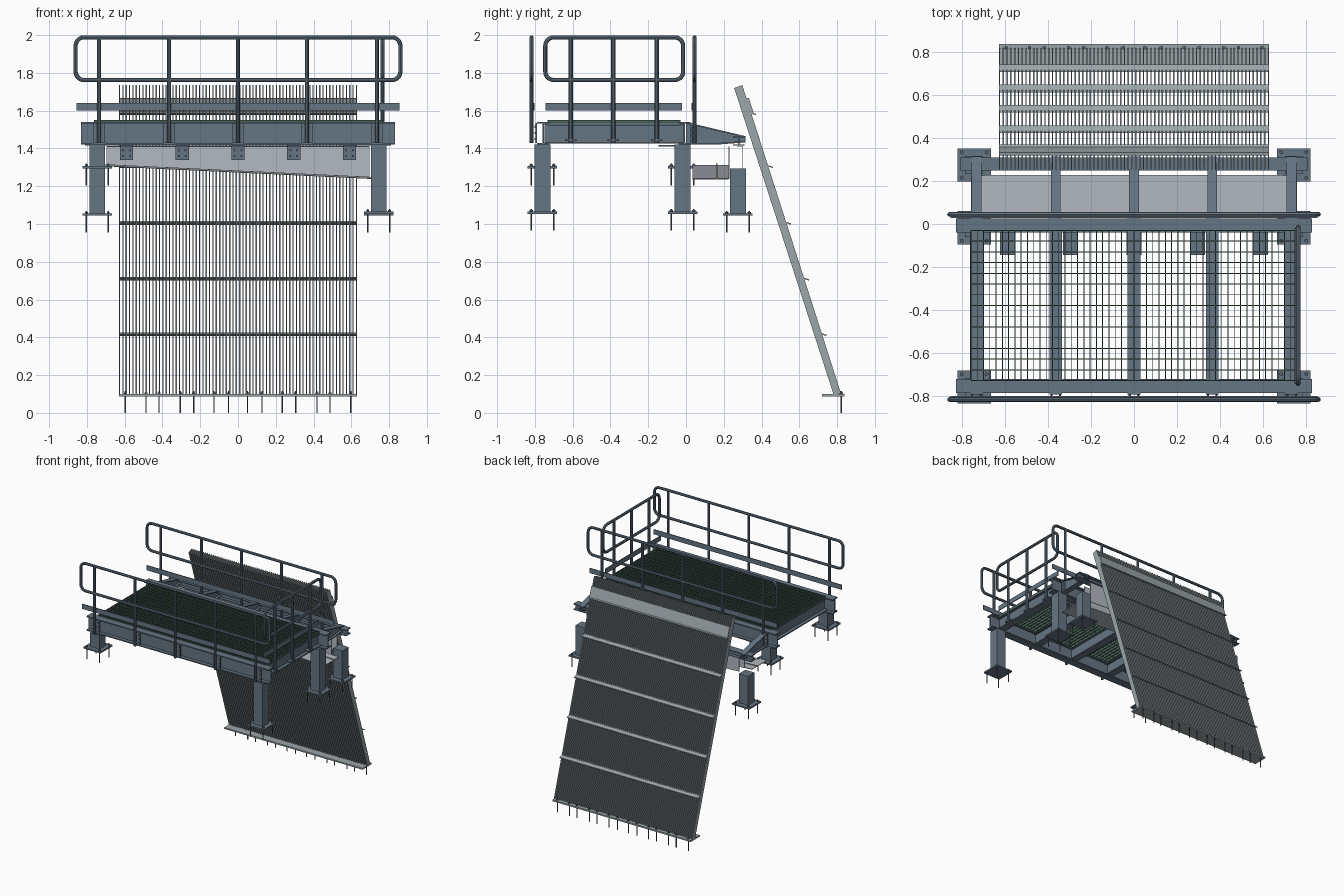
import bpy, bmesh
from math import sin, cos, pi
from mathutils import Matrix, Vector

if "Cube" in bpy.data.objects:
    bpy.data.objects.remove(bpy.data.objects["Cube"])


def material(name, rgb):
    m = bpy.data.materials.new(name)
    m.diffuse_color = (*rgb, 1)
    m.use_nodes = True
    m.node_tree.nodes["Principled BSDF"].inputs["Base Color"].default_value = m.diffuse_color
    return m


STEEL = material("painted_steel", (0.13, 0.18, 0.23))
GREY = material("galvanised", (0.33, 0.38, 0.40))
PALE = material("sheet_metal", (0.45, 0.49, 0.53))
GREEN = material("grating_green", (0.06, 0.12, 0.09))
BOLT = material("bolt_metal", (0.12, 0.14, 0.16))


class Part:
    """Collects solids in one mesh, then makes a named object."""
    def __init__(self):
        self.bm = bmesh.new()

    def prism(self, prof, axis, a, b):
        put = {'x': lambda u, v, t: (t, u, v), 'y': lambda u, v, t: (u, t, v),
               'z': lambda u, v, t: (u, v, t)}[axis]
        r0 = [self.bm.verts.new(put(u, v, a)) for u, v in prof]
        r1 = [self.bm.verts.new(put(u, v, b)) for u, v in prof]
        n = len(prof)
        self.bm.faces.new(r0)
        self.bm.faces.new(r1[::-1])
        for i in range(n):
            j = (i + 1) % n
            self.bm.faces.new((r0[j], r0[i], r1[i], r1[j]))

    def box(self, x0, x1, y0, y1, z0, z1):
        self.prism([(x0, y0), (x1, y0), (x1, y1), (x0, y1)], 'z', z0, z1)

    def rod(self, p, q, r, n=8):
        p, q = Vector(p), Vector(q)
        rot = (q - p).to_track_quat('Z', 'Y').to_matrix().to_4x4()
        bmesh.ops.create_cone(self.bm, cap_ends=True, segments=n, radius1=r, radius2=r,
                              depth=(q - p).length,
                              matrix=Matrix.Translation((p + q) / 2) @ rot)

    def ibeam(self, axis, c, w, z0, z1, a, b, f=0.009, t=0.004):
        h = w / 2
        right = [(c + h, z0), (c + h, z0 + f), (c + t, z0 + f),
                 (c + t, z1 - f), (c + h, z1 - f), (c + h, z1)]
        self.prism(right + [(2 * c - u, v) for u, v in reversed(right)], axis, a, b)

    def anchor(self, x, y, zp, up=0.02, down=0.095):
        self.rod((x, y, zp - down), (x, y, zp + up), 0.004, 6)
        self.rod((x, y, zp + 0.006), (x, y, zp + 0.014), 0.009, 6)

    def done(self, name, mat):
        bmesh.ops.recalc_face_normals(self.bm, faces=self.bm.faces)
        me = bpy.data.meshes.new(name)
        self.bm.to_mesh(me)
        self.bm.free()
        me.materials.append(mat)
        ob = bpy.data.objects.new(name, me)
        bpy.context.collection.objects.link(ob)
        return ob


XS = [-0.735, -0.365, 0, 0.365, 0.735]

# Columns, base plates and anchors; left legs stand on higher ground
anchors = Part()
for name, x, y, z0, z1 in [
        ("front_leg_left", -0.745, -0.76, 1.30, 1.42), ("front_leg_right", 0.745, -0.76, 1.06, 1.42),
        ("rear_leg_left", -0.745, -0.018, 1.30, 1.42), ("rear_leg_right", 0.745, -0.018, 1.06, 1.42),
        ("trough_post_left", -0.745, 0.275, 1.05, 1.295), ("trough_post_right", 0.745, 0.275, 1.05, 1.295)]:
    p = Part()
    p.box(x - 0.042, x + 0.042, y - 0.042, y + 0.042, z0, z1)
    p.box(x - 0.078, x + 0.078, y - 0.078, y + 0.078, z0 - 0.006, z0 + 0.006)
    p.done(name, STEEL)
    for sx in (-1, 1):
        for sy in (-1, 1):
            anchors.anchor(x + sx * 0.058, y + sy * 0.06, z0)
anchors.done("leg_anchor_bolts", BOLT)

# Deck frame
p = Part()
p.ibeam('x', -0.755, 0.065, 1.42, 1.54, -0.83, 0.83)
p.ibeam('x', -0.008, 0.065, 1.42, 1.54, -0.83, 0.83)
for x in XS:
    p.ibeam('y', x, 0.06, 1.425, 1.535, -0.75, -0.012)
p.done("deck_frame", STEEL)

# Cantilever arms and the beam across their tips
p = Part()
for x in XS:
    p.prism([(0, 1.42), (0.16, 1.42), (0.315, 1.432), (0.315, 1.465), (0, 1.54)],
            'x', x - 0.005, x + 0.005)
    p.prism([(0, 1.54), (0.315, 1.465), (0.315, 1.457), (0, 1.532)], 'x', x - 0.023, x + 0.023)
    p.prism([(0, 1.42), (0.16, 1.42), (0.315, 1.432), (0.315, 1.44), (0.16, 1.428), (0, 1.428)],
            'x', x - 0.023, x + 0.023)
p.done("cantilever_arms", STEEL)
p = Part()
p.ibeam('x', 0.28, 0.06, 1.415, 1.465, -0.81, 0.81, 0.007)
p.done("arm_tip_beam", STEEL)

# Wall angle cleats under the rear beam
p, bolts = Part(), Part()
for x in (-0.59, -0.295, 0, 0.295, 0.59):
    p.box(x - 0.035, x + 0.035, -0.145, 0.01, 1.41, 1.418)
    p.box(x - 0.035, x + 0.035, -0.045, -0.037, 1.34, 1.41)
    for dx in (-0.018, 0.018):
        for z in (1.36, 1.39):
            bolts.rod((x + dx, -0.053, z), (x + dx, -0.03, z), 0.006, 6)
p.done("wall_cleats", STEEL)

# Open deck grating
p = Part()
for i in range(53):
    x = -0.76 + i * 1.52 / 52
    p.box(x - 0.002, x + 0.002, -0.73, -0.03, 1.522, 1.55)
for i in range(15):
    y = -0.73 + i * 0.05
    p.box(-0.76, 0.76, y - 0.002, y + 0.002, 1.535, 1.55)
p.done("deck_grating", GREEN)


# Handrails: rounded tube loop, posts, toe board, fixing plates
def rail_loop(name, a0, a1, place):
    z0, z1, r = 1.762, 1.988, 0.045
    pts = []
    for ca, cz, s in [(a1 - r, z1 - r, 0), (a0 + r, z1 - r, 1), (a0 + r, z0 + r, 2), (a1 - r, z0 + r, 3)]:
        for k in range(6):
            t = (s + k / 5) * pi / 2
            pts.append(place(ca + r * cos(t), cz + r * sin(t)))
    cu = bpy.data.curves.new(name, 'CURVE')
    cu.dimensions = '3D'
    cu.bevel_depth, cu.bevel_resolution = 0.011, 2
    sp = cu.splines.new('POLY')
    sp.points.add(len(pts) - 1)
    for q, c in zip(sp.points, pts):
        q.co = (*c, 1)
    sp.use_cyclic_u = True
    cu.materials.append(STEEL)
    ob = bpy.data.objects.new(name, cu)
    bpy.context.collection.objects.link(ob)
    bpy.ops.object.select_all(action='DESELECT')
    ob.select_set(True)
    bpy.context.view_layer.objects.active = ob
    bpy.ops.object.convert(target='MESH')
    bpy.ops.object.shade_smooth_by_angle()


for side, y, beam_y, s in [("front", -0.818, -0.788, -1), ("rear", 0.045, 0.025, 1)]:
    rail_loop(side + "_handrail", -0.86, 0.86, lambda a, z: (a, y, z))
    p = Part()
    for x in XS:
        p.rod((x, y, 1.43), (x, y, 1.985), 0.011, 10)
        p.box(x - 0.03, x + 0.03, *sorted((beam_y, beam_y + s * 0.008)), 1.428, 1.535)
        for dx in (-0.02, 0.02):
            for z in (1.45, 1.482, 1.515):
                bolts.rod((x + dx, beam_y, z), (x + dx, beam_y + s * 0.014, z), 0.006, 6)
    p.done(side + "_rail_posts", STEEL)
    p = Part()
    yt = y - s * 0.014
    p.box(-0.855, 0.855, yt - 0.003, yt + 0.003, 1.60, 1.64)
    p.done(side + "_toe_board", STEEL)

rail_loop("side_handrail", -0.745, -0.015, lambda a, z: (0.765, a, z))
p = Part()
for y in (-0.61, -0.385, -0.155):
    p.rod((0.765, y, 1.43), (0.765, y, 1.985), 0.011, 10)
    p.box(0.735, 0.776, y - 0.03, y + 0.03, 1.44, 1.45)
p.done("side_rail_posts", STEEL)
p = Part()
p.box(0.748, 0.754, -0.745, -0.02, 1.60, 1.64)
p.done("side_toe_board", STEEL)
bolts.done("frame_bolts", BOLT)

# Sloping discharge trough: floor falls to the right, double back wall
p = Part()
floor = [(-0.76, 1.308), (0.76, 1.236), (0.76, 1.241), (-0.76, 1.313)]
p.prism(floor, 'y', 0.035, 0.225)
p.prism([(u, v + 0.006) for u, v in floor], 'y', 0.158, 0.166)
wall = [(-0.695, 1.305), (0.695, 1.239), (0.695, 1.41), (-0.695, 1.41)]
p.prism(wall, 'y', 0.225, 0.229)
p.prism(wall, 'y', 0.298, 0.302)
p.box(-0.695, 0.695, 0.27, 0.302, 1.41, 1.414)
p.done("discharge_trough", PALE)


# Inclined bar screen
def outer(z):
    return 0.298 + (1.735 - z) * 0.3205


p = Part()
for i in range(72):
    x = -0.627 + i * 1.254 / 71
    p.prism([(0.255, 1.72), (0.298, 1.735), (0.82, 0.105), (0.782, 0.095)], 'x', x - 0.0032, x + 0.0032)
p.done("screen_bars", GREY)
p = Part()
for z in (0.41, 0.705, 1.0, 1.30, 1.58):
    y = outer(z)
    p.prism([(y - 0.014, z + 0.008), (y + 0.022, z - 0.004), (y + 0.022, z + 0.003), (y - 0.014, z + 0.015)],
            'x', -0.63, 0.63)
p.done("screen_cross_ties", GREY)
p = Part()
p.prism([(outer(1.665), 1.665), (outer(1.665) + 0.012, 1.668), (outer(1.58) + 0.012, 1.583),
         (outer(1.58), 1.58)], 'x', -0.63, 0.63)
p.done("screen_top_apron", GREY)

# Screen base plate with floor anchors
p = Part()
p.box(-0.63, 0.63, 0.72, 0.84, 0.088, 0.1)
p.done("screen_base_plate", GREY)
p = Part()
for x in (0.05, 0.127, 0.235, 0.305, 0.418, 0.487, 0.597):
    for sx in (-1, 1):
        p.anchor(sx * x, 0.822, 0.095, 0.02, 0.095)
p.done("screen_anchor_bolts", BOLT)
